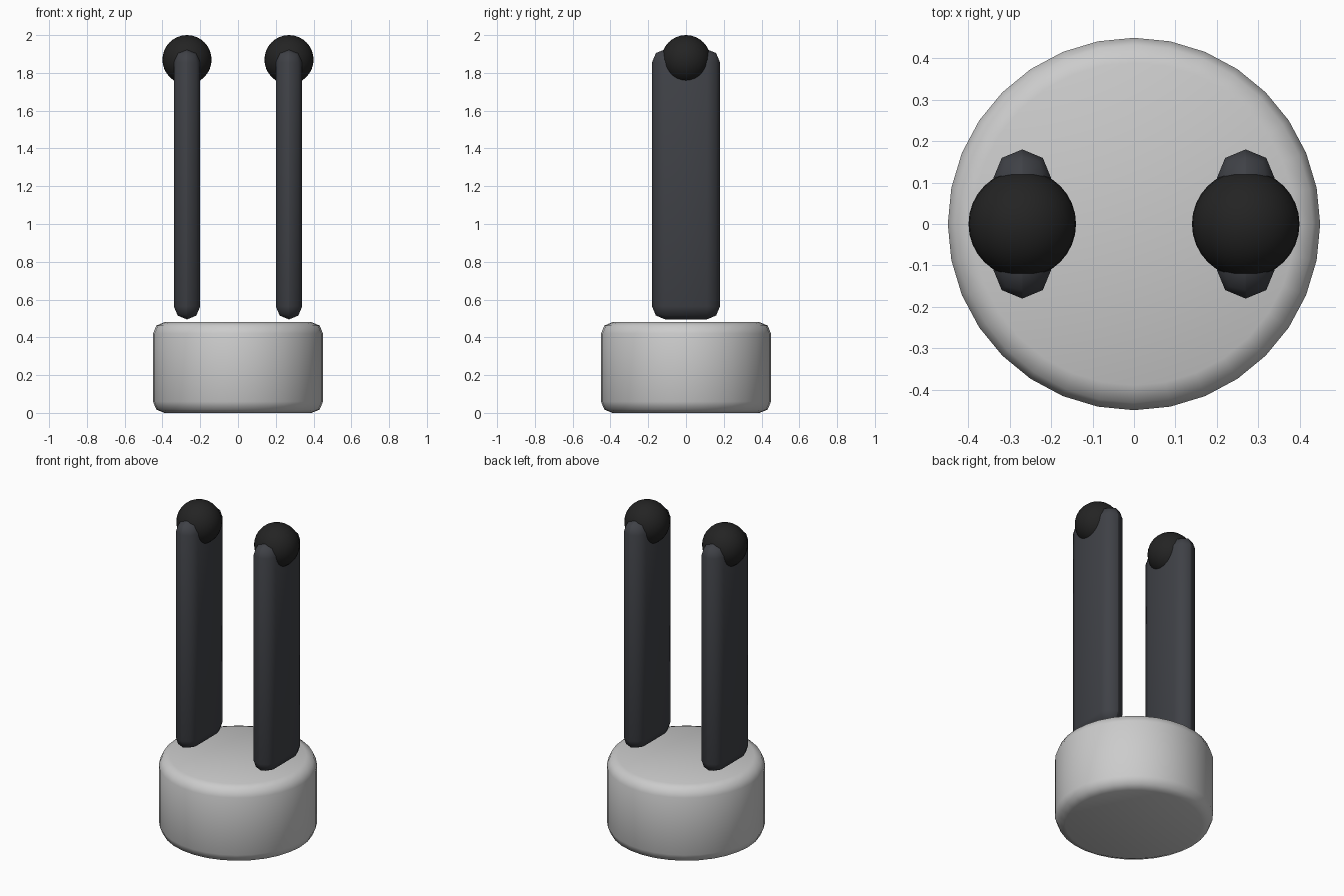
import bpy
from math import radians

if "Cube" in bpy.data.objects:
    bpy.data.objects.remove(bpy.data.objects["Cube"])


def material(name, color):
    m = bpy.data.materials.new(name)
    m.diffuse_color = (*color, 1)
    m.use_nodes = True
    m.node_tree.nodes["Principled BSDF"].inputs["Base Color"].default_value = m.diffuse_color
    return m


def finish(name, mat, bevel=0.0):
    ob = bpy.context.object
    ob.name = name
    ob.data.materials.append(mat)
    if bevel:
        bpy.ops.object.transform_apply(location=False, rotation=False, scale=True)
        mod = ob.modifiers.new("rounded_edges", 'BEVEL')
        mod.width = bevel
        mod.segments = 2
        mod.limit_method = 'ANGLE'
        mod.angle_limit = radians(40)
        bpy.ops.object.modifier_apply(modifier=mod.name)
    bpy.ops.object.shade_smooth_by_angle(angle=radians(60))
    return ob


light = material("light_grey", (0.62, 0.62, 0.65))
dark = material("dark_slate", (0.05, 0.053, 0.062))
black = material("black", (0.017, 0.017, 0.017))

# Round base with softened rims
bpy.ops.mesh.primitive_cylinder_add(vertices=32, radius=0.45, depth=0.48,
                                    location=(0, 0, 0.24))
finish("base", light, 0.06)

# Two upright prongs hovering just above the base, each with a ball tip
for side, x in (("left", -0.27), ("right", 0.27)):
    bpy.ops.mesh.primitive_cube_add(size=1, location=(x, 0, 1.21))
    bpy.context.object.scale = (0.14, 0.36, 1.43)
    finish(side + "_prong", dark, 0.0695)

    bpy.ops.mesh.primitive_uv_sphere_add(segments=32, ring_count=16,
                                         radius=0.13, location=(x, 0, 1.87))
    finish(side + "_ball_tip", black)
